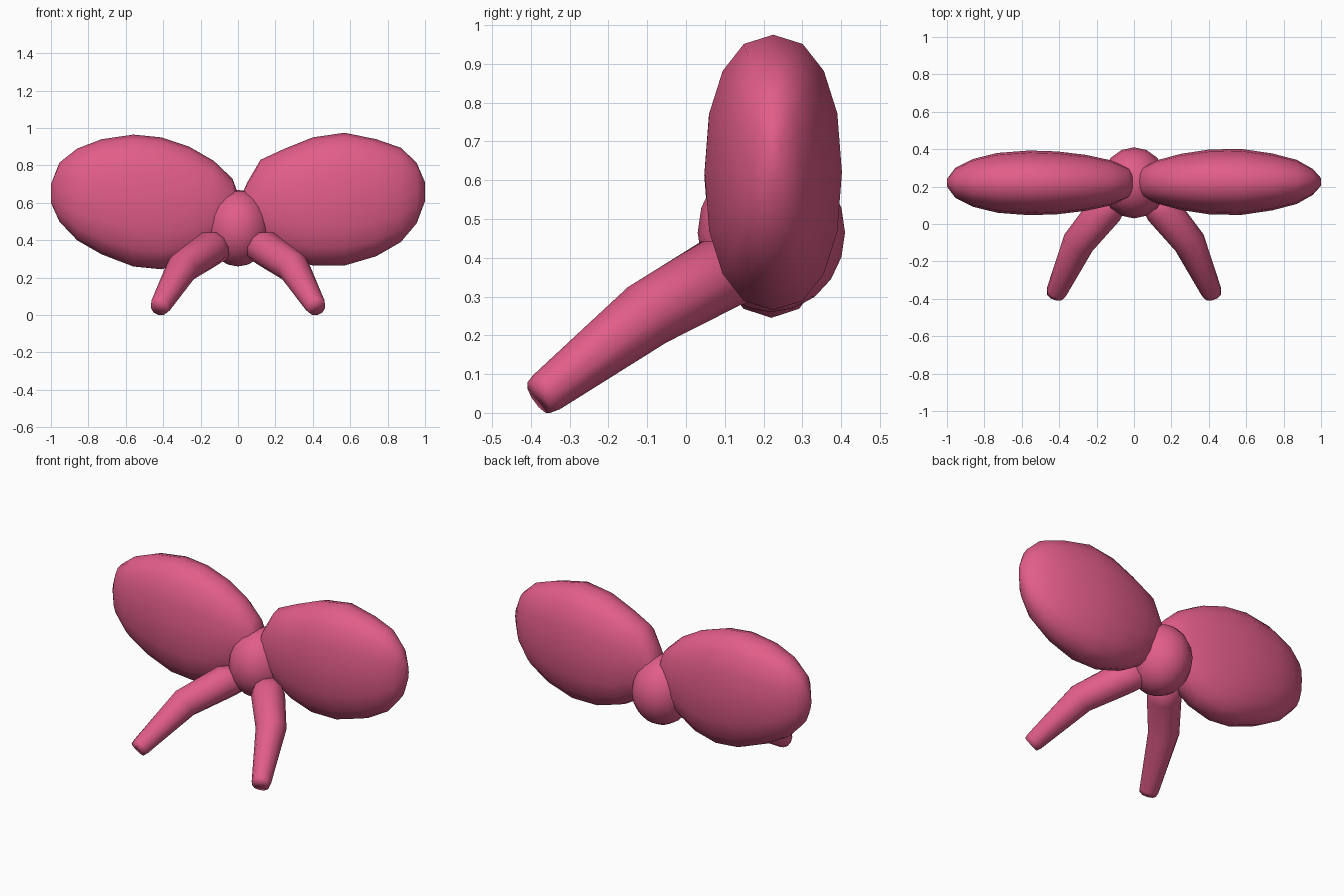
import bpy, bmesh, math
from mathutils import Vector

if "Cube" in bpy.data.objects:
    bpy.data.objects.remove(bpy.data.objects["Cube"])

pink = bpy.data.materials.new("ribbon_pink")
pink.diffuse_color = (0.76, 0.11, 0.25, 1)
pink.use_nodes = True
pink.node_tree.nodes["Principled BSDF"].inputs["Base Color"].default_value = pink.diffuse_color


def finish(bm, name):
    bmesh.ops.recalc_face_normals(bm, faces=bm.faces)
    mesh = bpy.data.meshes.new(name)
    bm.to_mesh(mesh)
    bm.free()
    obj = bpy.data.objects.new(name, mesh)
    bpy.context.collection.objects.link(obj)
    mesh.materials.append(pink)
    bpy.ops.object.select_all(action='DESELECT')
    obj.select_set(True)
    bpy.context.view_layer.objects.active = obj
    bpy.ops.object.shade_smooth_by_angle(angle=math.radians(100))
    return obj


def loft(name, rings):
    """Skin a list of equal-length point rings and cap both ends."""
    bm = bmesh.new()
    loops = [[bm.verts.new(p) for p in ring] for ring in rings]
    n = len(loops[0])
    for a, b in zip(loops, loops[1:]):
        for i in range(n):
            j = (i + 1) % n
            bm.faces.new((a[i], a[j], b[j], b[i]))
    bm.faces.new(loops[0])
    bm.faces.new(loops[-1])
    return finish(bm, name)


def bow_loop(name, side, yc, stations, sides=16):
    """Puffy loop: stations of distance, top, bottom, half depth."""
    def soft(v):
        return math.copysign(abs(v) ** 0.88, v) if abs(v) > 1e-6 else 0.0
    rings = []
    for x, top, bottom, hy in stations:
        ring = []
        for i in range(sides):
            a = 2 * math.pi * i / sides
            ring.append((side * x, yc + hy * soft(math.cos(a)),
                         (top + bottom) / 2 + (top - bottom) / 2 * soft(math.sin(a))))
        rings.append(ring)
    loft(name, rings)


def tail(name, side, path, sides=10):
    """Tapered bent tube from the knot to the tail tip."""
    pts = [Vector(p[:3]) for p in path]
    rings = []
    for k, p in enumerate(path):
        t = (pts[min(k + 1, len(pts) - 1)] - pts[max(k - 1, 0)]).normalized()
        u = t.cross(Vector((0, 0, 1))).normalized()
        v = u.cross(t)
        ring = []
        for i in range(sides):
            a = 2 * math.pi * i / sides
            q = pts[k] + p[3] * (math.cos(a) * u + math.sin(a) * v)
            ring.append((side * q.x, q.y, q.z))
        rings.append(ring)
    loft(name, rings)


# Two slightly different puffy loops
bow_loop("right_loop", 1, 0.225, [
    (0.015, 0.63, 0.52, 0.05), (0.05, 0.71, 0.46, 0.08), (0.12, 0.83, 0.39, 0.115),
    (0.25, 0.89, 0.31, 0.15), (0.40, 0.95, 0.265, 0.173), (0.57, 0.975, 0.265, 0.177),
    (0.74, 0.94, 0.315, 0.152), (0.87, 0.895, 0.39, 0.118), (0.955, 0.815, 0.49, 0.07),
    (1.0, 0.71, 0.61, 0.02)])
bow_loop("left_loop", -1, 0.22, [
    (0.0, 0.65, 0.54, 0.05), (0.03, 0.73, 0.47, 0.08), (0.13, 0.825, 0.36, 0.122),
    (0.26, 0.90, 0.28, 0.15), (0.41, 0.95, 0.245, 0.168), (0.56, 0.965, 0.26, 0.173),
    (0.73, 0.94, 0.325, 0.160), (0.86, 0.89, 0.40, 0.128), (0.955, 0.815, 0.50, 0.08),
    (1.0, 0.70, 0.60, 0.02)])

# Central knot
bm = bmesh.new()
bmesh.ops.create_uvsphere(bm, u_segments=16, v_segments=10, radius=1)
bmesh.ops.scale(bm, vec=(0.175, 0.19, 0.205), verts=bm.verts)
bmesh.ops.translate(bm, vec=(0, 0.22, 0.465), verts=bm.verts)
finish(bm, "knot")

# Hanging tails
for name, side in (("right_tail", 1), ("left_tail", -1)):
    tail(name, side, [
        (0.07, 0.18, 0.375, 0.07), (0.15, 0.08, 0.355, 0.096),
        (0.297, -0.10, 0.253, 0.087), (0.413, -0.36, 0.053, 0.056),
        (0.421, -0.38, 0.039, 0.049)])
